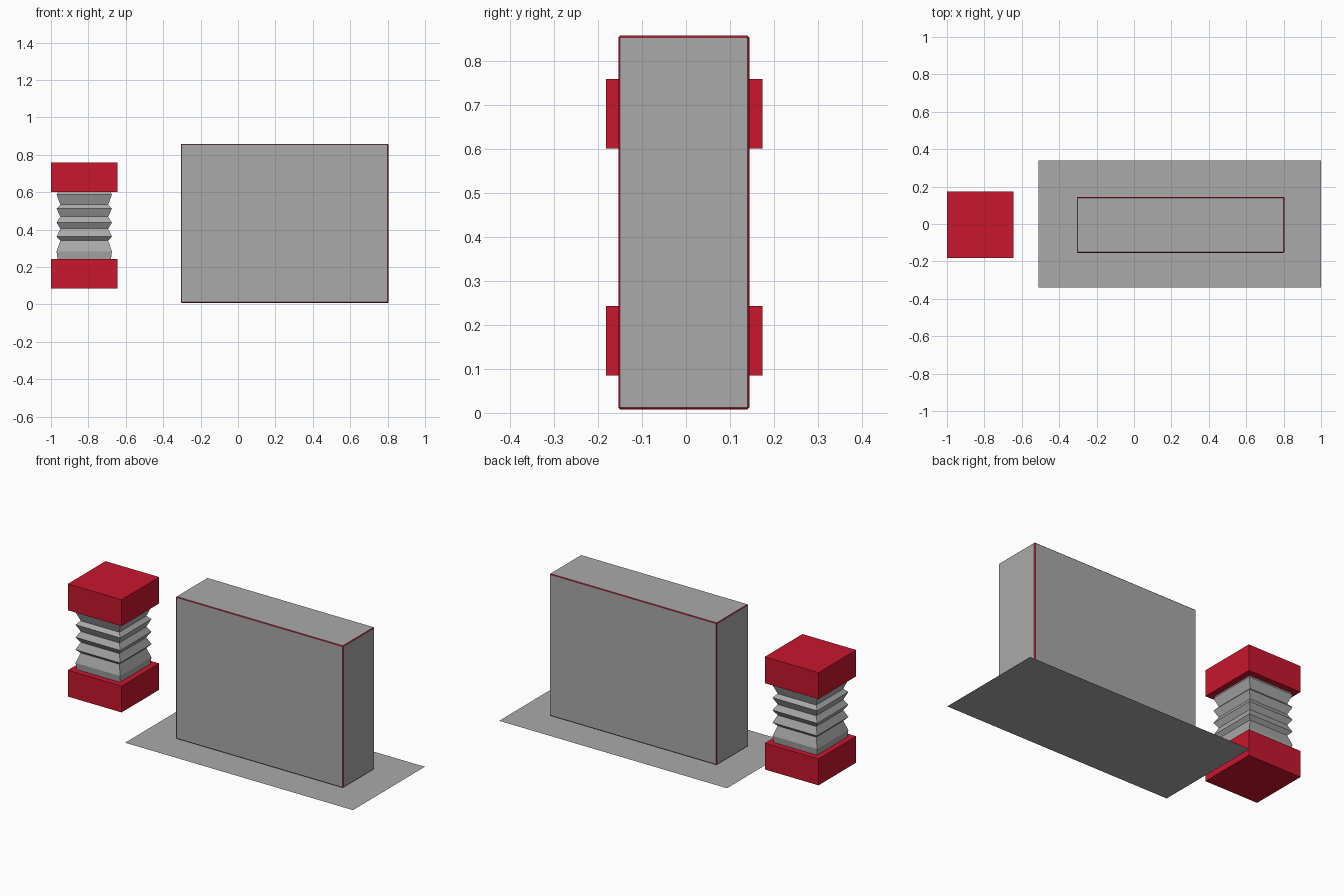
import bpy, bmesh

if "Cube" in bpy.data.objects:
    bpy.data.objects.remove(bpy.data.objects["Cube"])

grey = bpy.data.materials.new("grey")
grey.diffuse_color = (0.4, 0.4, 0.4, 1)
grey.use_nodes = True
grey.node_tree.nodes["Principled BSDF"].inputs["Base Color"].default_value = grey.diffuse_color
red = bpy.data.materials.new("red")
red.diffuse_color = (0.58, 0.008, 0.027, 1)
red.use_nodes = True
red.node_tree.nodes["Principled BSDF"].inputs["Base Color"].default_value = red.diffuse_color


def make_object(name, bm, mats):
    bmesh.ops.recalc_face_normals(bm, faces=bm.faces)
    mesh = bpy.data.meshes.new(name)
    bm.to_mesh(mesh)
    bm.free()
    for m in mats:
        mesh.materials.append(m)
    ob = bpy.data.objects.new(name, mesh)
    bpy.context.collection.objects.link(ob)
    return ob


def box(name, lo, hi, mats):
    bm = bmesh.new()
    bmesh.ops.create_cube(bm, size=1)
    for v in bm.verts:
        v.co = [(a + b) / 2 + c * (b - a) for a, b, c in zip(lo, hi, v.co)]
    return make_object(name, bm, mats)


# Flat base sheet under the large block
bm = bmesh.new()
bm.faces.new([bm.verts.new(p) for p in
              ((-0.51, -0.34, 0), (1, -0.34, 0), (1, 0.34, 0), (-0.51, 0.34, 0))])
base = make_object("base_sheet", bm, [grey])

# Large block with fine red edge trim
block = box("large_block", (-0.305, -0.154, 0.008), (0.804, 0.144, 0.859), [grey, red])
trim = block.modifiers.new("edge_trim", 'BEVEL')
trim.width = 0.004
trim.segments = 1
trim.material = 1

# Red end caps of the bellows column
CX, CY, R = -0.822, -0.004, 0.178
for name, z0, z1 in (("lower_cap", 0.085, 0.243), ("upper_cap", 0.602, 0.76)):
    box(name, (CX - R, CY - R, z0), (CX + R, CY + R, z1), [red])

# Square pleated bellows between the caps: (half width, height)
profile = [(0.143, 0.243), (0.148, 0.283), (0.128, 0.341), (0.148, 0.362),
           (0.128, 0.405), (0.148, 0.437), (0.128, 0.469), (0.148, 0.512),
           (0.128, 0.533), (0.148, 0.587), (0.140, 0.602)]
bm = bmesh.new()
rings = [[bm.verts.new((CX + sx * h, CY + sy * h, z))
          for sx, sy in ((-1, -1), (1, -1), (1, 1), (-1, 1))] for h, z in profile]
for a, b in zip(rings, rings[1:]):
    for i in range(4):
        j = (i + 1) % 4
        bm.faces.new((a[i], a[j], b[j], b[i]))
make_object("bellows", bm, [grey])
